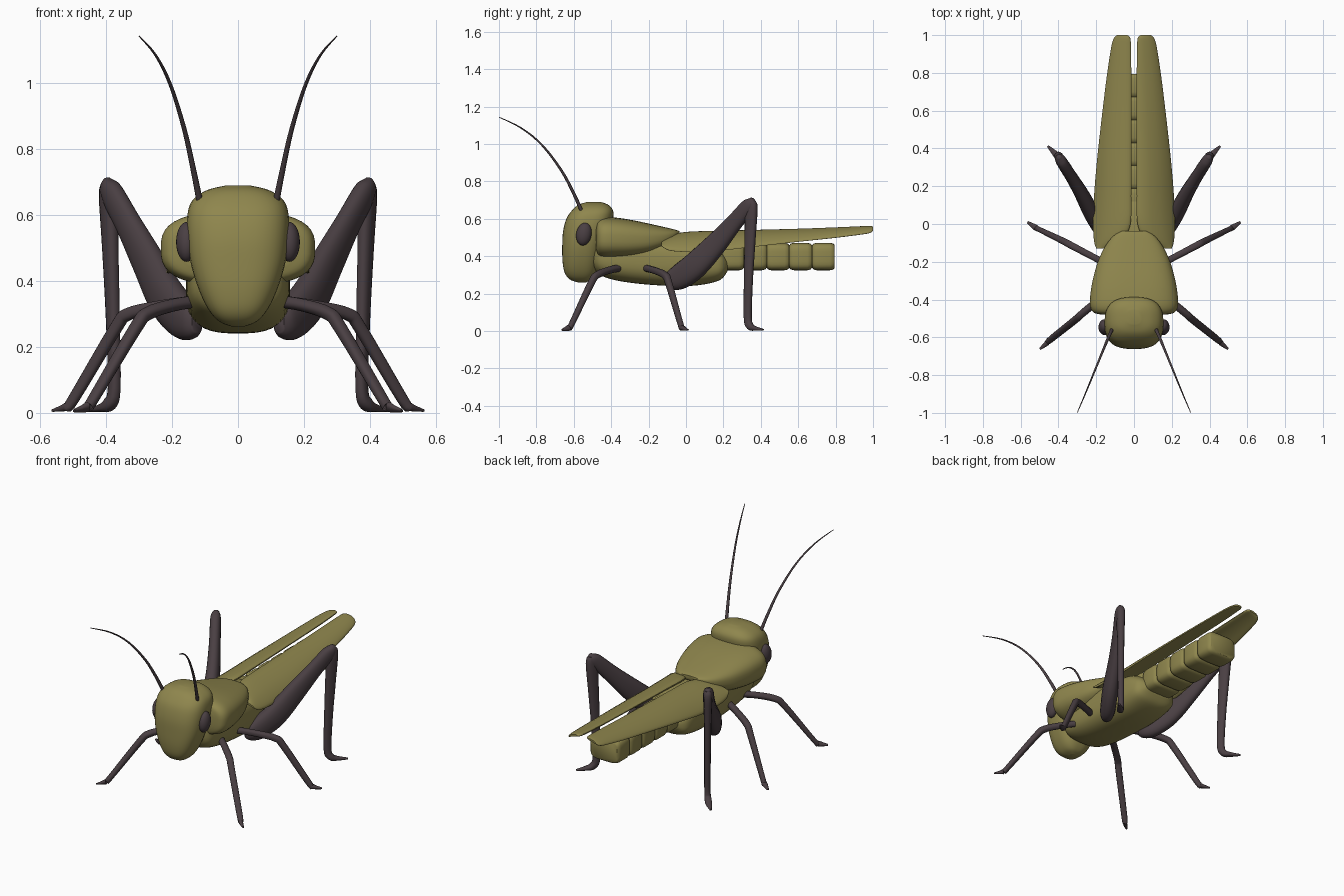
import bpy, bmesh, math
from mathutils import Vector


def material(name, rgb):
    m = bpy.data.materials.new(name)
    m.diffuse_color = (*rgb, 1)
    return m


OLIVE = material("olive green", (0.275, 0.24, 0.075))
DARK = material("dark brown", (0.068, 0.050, 0.056))


def resample(rows, k=5):
    """Catmull-Rom interpolation of rows of numbers."""
    out = []
    for i in range(len(rows) - 1):
        p0, p1 = rows[max(i - 1, 0)], rows[i]
        p2, p3 = rows[i + 1], rows[min(i + 2, len(rows) - 1)]
        for j in range(k):
            t = j / k
            out.append(tuple(
                0.5 * (2 * b + (c - a) * t + (2 * a - 5 * b + 4 * c - d) * t * t
                       + (3 * b - a - 3 * c + d) * t ** 3)
                for a, b, c, d in zip(p0, p1, p2, p3)))
    return out + [tuple(rows[-1])]


def outline(n, e):
    """Unit superellipse points."""
    pts = []
    for i in range(n):
        a = 2 * math.pi * (i + 0.5) / n
        c, s = math.cos(a), math.sin(a)
        pts.append((math.copysign(abs(c) ** (2 / e), c),
                    math.copysign(abs(s) ** (2 / e), s)))
    return pts


def skin(name, rings, mat, mirror=False, angle=40):
    """Join rings of points into a closed, smooth shaded body."""
    bm = bmesh.new()
    vs = [[bm.verts.new(p) for p in r] for r in rings]
    n = len(rings[0])
    for a, b in zip(vs, vs[1:]):
        for i in range(n):
            j = (i + 1) % n
            bm.faces.new((a[i], a[j], b[j], b[i]))
    bm.faces.new(vs[0])
    bm.faces.new(vs[-1])
    bmesh.ops.recalc_face_normals(bm, faces=bm.faces)
    me = bpy.data.meshes.new(name)
    bm.to_mesh(me)
    bm.free()
    me.materials.append(mat)
    ob = bpy.data.objects.new(name, me)
    bpy.context.collection.objects.link(ob)
    if mirror:
        ob.modifiers.new("mirror", "MIRROR").use_mirror_merge = False
    bpy.ops.object.select_all(action="DESELECT")
    ob.select_set(True)
    bpy.context.view_layer.objects.active = ob
    bpy.ops.object.shade_smooth_by_angle(angle=math.radians(angle))
    return ob


def body(name, rows, e=2.8, n=40):
    """Loft along y; rows are (y, bottom z, top z, half width)."""
    o = outline(n, e)
    rings = [[(u * w, y, (lo + hi) / 2 + v * (hi - lo) / 2) for u, v in o]
             for y, lo, hi, w in rows]
    return skin(name, rings, OLIVE)


def limb(name, rows, side, n=12, e=2.6, k=4):
    """Mirrored tube; rows are (x, y, z, half thickness, half depth)."""
    rows = resample(rows, k)
    side = Vector(side).normalized()
    o = outline(n, e)
    rings = []
    for i, r in enumerate(rows):
        t = Vector(rows[min(i + 1, len(rows) - 1)][:3]) - Vector(rows[max(i - 1, 0)][:3])
        s = (side - t.normalized() * side.dot(t.normalized())).normalized()
        d = t.normalized().cross(s)
        rings.append([Vector(r[:3]) + s * (u * r[3]) + d * (v * r[4]) for u, v in o])
    return skin(name, rings, DARK, mirror=True, angle=50)


# Head: lofted along z, rows are (z, front y, back y, half width)
head = resample([
    (0.260, -0.575, -0.535, 0.015), (0.275, -0.620, -0.505, 0.055),
    (0.310, -0.648, -0.480, 0.088), (0.370, -0.660, -0.460, 0.118),
    (0.450, -0.662, -0.440, 0.143), (0.530, -0.658, -0.410, 0.154),
    (0.600, -0.640, -0.390, 0.154), (0.645, -0.610, -0.390, 0.138),
    (0.675, -0.575, -0.415, 0.095), (0.690, -0.530, -0.455, 0.035)])
skin("head", [[(u * w, (f + b) / 2 + v * (b - f) / 2, z) for u, v in outline(40, 2.7)]
              for z, f, b, w in head], OLIVE)

# Saddle-shaped shield behind the head
body("neck_shield", resample([
    (-0.480, 0.425, 0.570, 0.170), (-0.468, 0.398, 0.598, 0.215),
    (-0.430, 0.386, 0.610, 0.234), (-0.360, 0.386, 0.605, 0.230),
    (-0.280, 0.392, 0.592, 0.215), (-0.190, 0.410, 0.573, 0.188),
    (-0.110, 0.445, 0.555, 0.148), (-0.060, 0.485, 0.543, 0.105),
    (-0.036, 0.512, 0.535, 0.060)]))

# Thorax
body("thorax", resample([
    (-0.500, 0.345, 0.480, 0.100), (-0.460, 0.300, 0.500, 0.140),
    (-0.360, 0.268, 0.510, 0.155), (-0.200, 0.248, 0.510, 0.158),
    (-0.020, 0.240, 0.500, 0.158), (0.100, 0.250, 0.480, 0.154),
    (0.185, 0.275, 0.430, 0.138), (0.222, 0.320, 0.385, 0.095)]))

# Segmented abdomen: each segment pinches in at its ends
rows = []
for i in range(7):
    y0, y1 = -0.055 + 0.1215 * i, -0.055 + 0.1215 * (i + 1)
    for y, g in ((y0 + .001, .012), (y0 + .008, .004), (y0 + .025, 0),
                 (y1 - .025, 0), (y1 - .008, .004), (y1 - .001, .012)):
        rows.append((y, 0.325 + g, 0.472 + g * -1, 0.100 - g))
body("abdomen", rows, e=4.5, n=32)

# Folded wings: rows are (y, inner x, outer x, inner z, outer z, half thickness)
wing = resample([
    (-0.130, 0.120, 0.200, 0.475, 0.455, 0.006), (-0.090, 0.060, 0.212, 0.500, 0.435, 0.014),
    (0.000, 0.018, 0.217, 0.518, 0.427, 0.016), (0.150, 0.014, 0.212, 0.525, 0.430, 0.015),
    (0.350, 0.014, 0.195, 0.531, 0.452, 0.013), (0.600, 0.014, 0.167, 0.539, 0.480, 0.011),
    (0.800, 0.014, 0.142, 0.546, 0.502, 0.011), (0.940, 0.016, 0.120, 0.553, 0.520, 0.010),
    (0.985, 0.020, 0.106, 0.555, 0.528, 0.009), (1.000, 0.035, 0.090, 0.553, 0.538, 0.006)])
rings = []
for y, xi, xo, zi, zo, t in wing:
    ring = []
    for u, v in outline(24, 3):
        f = (u + 1) / 2
        ring.append((xi + (xo - xi) * f, y, zi + (zo - zi) * f ** 2 + v * t))
    rings.append(ring)
skin("wings", rings, OLIVE, mirror=True)

# Eyes: flattened ellipsoids
bpy.ops.mesh.primitive_uv_sphere_add(segments=24, ring_count=14, radius=1)
eye = bpy.context.object
eye.name = "eyes"
for v in eye.data.vertices:
    x, y, z = v.co
    y, z = y * 0.041, z * 0.061
    a = math.radians(-10)
    v.co = (0.156 + x * 0.032, -0.546 + y * math.cos(a) - z * math.sin(a),
            0.518 + y * math.sin(a) + z * math.cos(a))
eye.data.materials.append(DARK)
eye.modifiers.new("mirror", "MIRROR")
bpy.ops.object.shade_smooth_by_angle(angle=math.radians(60))

# Antennae
limb("antennae", [
    (0.115, -0.555, 0.635, 0.010, 0.010), (0.135, -0.600, 0.735, 0.0085, 0.0085),
    (0.163, -0.667, 0.860, 0.007, 0.007), (0.205, -0.770, 0.995, 0.0055, 0.0055),
    (0.250, -0.880, 1.085, 0.004, 0.004), (0.300, -0.998, 1.143, 0.002, 0.002)],
    (0.92, 0.38, 0), n=8, e=2)

# Front and middle legs
limb("front_legs", [
    (0.125, -0.350, 0.338, 0.018, 0.018), (0.200, -0.413, 0.325, 0.018, 0.018),
    (0.275, -0.475, 0.300, 0.019, 0.019), (0.312, -0.508, 0.255, 0.018, 0.019),
    (0.440, -0.610, 0.040, 0.014, 0.017), (0.458, -0.628, 0.017, 0.016, 0.012),
    (0.498, -0.662, 0.006, 0.006, 0.004)], (0.63, -0.77, 0))
limb("middle_legs", [
    (0.130, -0.220, 0.338, 0.018, 0.018), (0.240, -0.162, 0.322, 0.018, 0.018),
    (0.335, -0.112, 0.298, 0.019, 0.019), (0.372, -0.092, 0.255, 0.018, 0.019),
    (0.500, -0.030, 0.040, 0.014, 0.017), (0.522, -0.018, 0.017, 0.016, 0.012),
    (0.563, 0.010, 0.006, 0.006, 0.004)], (0.48, -0.88, 0))

# Jumping legs: thick thigh, then shin with foot
hind = (0.88, -0.48, 0)
limb("hind_thighs", [
    (0.125, -0.105, 0.272, 0.018, 0.030), (0.140, -0.080, 0.274, 0.036, 0.053),
    (0.170, -0.030, 0.292, 0.043, 0.068), (0.220, 0.050, 0.352, 0.044, 0.072),
    (0.275, 0.155, 0.460, 0.038, 0.062), (0.332, 0.250, 0.570, 0.032, 0.048),
    (0.380, 0.325, 0.660, 0.030, 0.041), (0.394, 0.348, 0.692, 0.024, 0.026),
    (0.398, 0.356, 0.710, 0.010, 0.010)], hind, n=20, e=2.3)
limb("hind_shins", [
    (0.396, 0.352, 0.700, 0.018, 0.018), (0.394, 0.350, 0.660, 0.024, 0.034),
    (0.388, 0.343, 0.500, 0.020, 0.031), (0.380, 0.334, 0.280, 0.018, 0.025),
    (0.376, 0.330, 0.075, 0.017, 0.022), (0.390, 0.343, 0.026, 0.020, 0.020),
    (0.415, 0.370, 0.014, 0.017, 0.012), (0.456, 0.412, 0.007, 0.006, 0.005)], hind)
